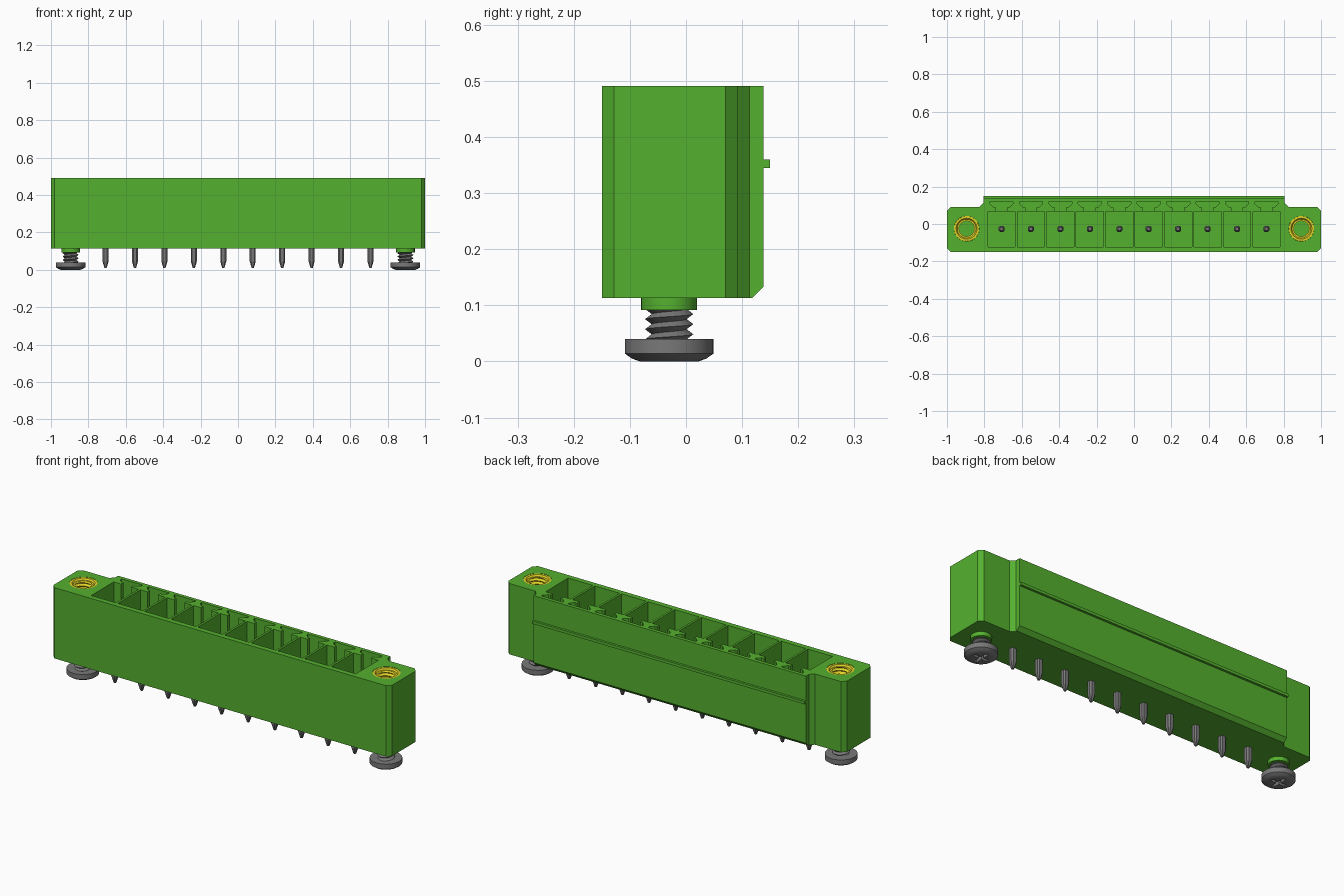
import bpy, bmesh, math

cube = bpy.data.objects.get("Cube")
if cube:
    bpy.data.objects.remove(cube, do_unlink=True)


def material(name, rgb):
    m = bpy.data.materials.new(name)
    m.use_nodes = True
    m.diffuse_color = (*rgb, 1)
    m.node_tree.nodes["Principled BSDF"].inputs["Base Color"].default_value = (*rgb, 1)
    return m


GREEN = material("green plastic", (0.09, 0.44, 0.028))
METAL = material("grey metal", (0.19, 0.19, 0.19))
BRASS = material("yellow brass", (0.75, 0.65, 0.02))

PITCH, PINS = 0.1574, 10
PIN_X = [(i - (PINS - 1) / 2) * PITCH for i in range(PINS)]
SCREW_X, AXIS_Y = 0.895, -0.03
BOTTOM, TOP = 0.113, 0.491


def finish(bm, name, mat, smooth=False):
    bmesh.ops.recalc_face_normals(bm, faces=bm.faces)
    me = bpy.data.meshes.new(name)
    bm.to_mesh(me)
    bm.free()
    ob = bpy.data.objects.new(name, me)
    bpy.context.collection.objects.link(ob)
    me.materials.append(mat)
    bpy.context.view_layer.objects.active = ob
    if smooth:
        bpy.ops.object.select_all(action='DESELECT')
        ob.select_set(True)
        bpy.ops.object.shade_smooth_by_angle(angle=math.radians(30))
    return ob


def prism(bm, plan, z0, z1):
    """Extrude a plan outline between two heights."""
    lo = [bm.verts.new((x, y, z0)) for x, y in plan]
    hi = [bm.verts.new((x, y, z1)) for x, y in plan]
    bm.faces.new(lo[::-1])
    bm.faces.new(hi)
    for i in range(len(plan)):
        j = (i + 1) % len(plan)
        bm.faces.new((lo[i], lo[j], hi[j], hi[i]))


def rect(x0, x1, y0, y1):
    return [(x0, y0), (x1, y0), (x1, y1), (x0, y1)]


def circle(cx, cy, r, n=40):
    return [(cx + r * math.cos(2 * math.pi * i / n), cy + r * math.sin(2 * math.pi * i / n))
            for i in range(n)]


def lathe(bm, cx, cy, profile, n=40):
    """Stack of rings (radius, height) with closed ends."""
    rings = [[bm.verts.new((x, y, z)) for x, y in circle(cx, cy, r, n)] for r, z in profile]
    for a, b in zip(rings, rings[1:]):
        for i in range(n):
            j = (i + 1) % n
            bm.faces.new((a[i], a[j], b[j], b[i]))
    bm.faces.new(rings[0][::-1])
    bm.faces.new(rings[-1])


def thread(bm, cx, cy, crest, root, z0, z1, pitch, n=32):
    """Helical V-thread surface, clipped to a height range."""
    rows = 2 * int((z1 - z0) / pitch + 3)
    grid = []
    for j in range(rows):
        r = crest if j % 2 else root
        row = []
        for i in range(n + 1):
            t = i / n
            z = min(z1, max(z0, z0 + (j / 2 - 1 + t) * pitch))
            row.append(bm.verts.new((cx + r * math.cos(2 * math.pi * t),
                                     cy + r * math.sin(2 * math.pi * t), z)))
        grid.append(row)
    for a, b in zip(grid, grid[1:]):
        for i in range(n):
            bm.faces.new((a[i], a[i + 1], b[i + 1], b[i]))
    bmesh.ops.remove_doubles(bm, verts=bm.verts, dist=1e-5)


def cut(target, bm):
    """Subtract a temporary cutter from an object."""
    cutter = finish(bm, "cutter", target.data.materials[0])
    cutter.hide_render = True
    mod = target.modifiers.new("cut", 'BOOLEAN')
    mod.operation, mod.solver, mod.object = 'DIFFERENCE', 'EXACT', cutter
    bpy.context.view_layer.objects.active = target
    bpy.ops.object.modifier_apply(modifier=mod.name)
    bpy.data.objects.remove(cutter, do_unlink=True)


# Housing: mirrored plan outline with chamfered flange ends
half = [(0.98, -0.15), (1.0, -0.128), (1.0, 0.07), (0.98, 0.092),
        (0.826, 0.092), (0.805, 0.113), (0.805, 0.138)]
bm = bmesh.new()
prism(bm, half + [(-x, y) for x, y in reversed(half)], BOTTOM, TOP)
housing = finish(bm, "housing", GREEN)

# Contact chambers and insert bores
bm = bmesh.new()
for x in PIN_X:
    prism(bm, rect(x - 0.073, x + 0.073, -0.122, 0.068), 0.2, 0.6)
for s in (-1, 1):
    prism(bm, circle(s * SCREW_X, AXIS_Y + 0.005, 0.068), 0.33, 0.6)
cut(housing, bm)

# Dovetail coding slots opening into the chambers
bm = bmesh.new()
for x in PIN_X:
    side = [(0.03, 0.05), (0.03, 0.088), (0.042, 0.088), (0.062, 0.108), (0.062, 0.119)]
    prism(bm, [(x + dx, y) for dx, y in side] + [(x - dx, y) for dx, y in reversed(side)], 0.32, 0.6)
cut(housing, bm)

# Chamfer along the lower back edge
bm = bmesh.new()
wedge = [(0.108, 0.103), (0.17, 0.103), (0.17, 0.165)]
ends = [[bm.verts.new((x, y, z)) for y, z in wedge] for x in (-1.1, 1.1)]
for e in ends:
    bm.faces.new(e)
for i in range(3):
    j = (i + 1) % 3
    bm.faces.new((ends[0][i], ends[0][j], ends[1][j], ends[1][i]))
cut(housing, bm)

# Latching ridge on the back
bm = bmesh.new()
prism(bm, rect(-0.805, 0.805, 0.13, 0.15), 0.345, 0.36)
finish(bm, "latch_ridge", GREEN)

# Contact pins: chamfered square bars with tapered tips
for k, px in enumerate(PIN_X):
    bm = bmesh.new()
    rings = []
    for w, z in ((0.006, 0.01), (0.016, 0.045), (0.016, 0.385), (0.008, 0.405)):
        c = w * 0.55
        octagon = [(w, -c), (w, c), (c, w), (-c, w), (-w, c), (-w, -c), (-c, -w), (c, -w)]
        rings.append([bm.verts.new((px + x, AXIS_Y + 0.004 + y, z)) for x, y in octagon])
    for a, b in zip(rings, rings[1:]):
        for i in range(8):
            j = (i + 1) % 8
            bm.faces.new((a[i], a[j], b[j], b[i]))
    bm.faces.new(rings[0][::-1])
    bm.faces.new(rings[-1])
    finish(bm, f"contact_pin_{k + 1}", METAL)

# Fixings at both ends
for side, s in (("left", 1), ("right", -1)):
    x = s * SCREW_X
    # Boss under the flange
    bm = bmesh.new()
    lathe(bm, x, AXIS_Y, [(0.05, 0.092), (0.05, 0.12)])
    finish(bm, side + "_boss", GREEN, True)

    # Screw head with cross recess
    bm = bmesh.new()
    lathe(bm, x, AXIS_Y, [(0.052, 0), (0.066, 0.005), (0.079, 0.014), (0.079, 0.04)])
    head = finish(bm, side + "_screw_head", METAL)
    w, l = 0.008, 0.042
    quarter = [(l, -w), (l, w), (w, w)]
    cross = []
    for q in range(4):
        for a, b in quarter:
            for _ in range(q):
                a, b = -b, a
            cross.append((x + a, AXIS_Y + b))
    bm = bmesh.new()
    prism(bm, cross, -0.02, 0.02)
    cut(head, bm)
    bpy.ops.object.select_all(action='DESELECT')
    head.select_set(True)
    bpy.ops.object.shade_smooth_by_angle(angle=math.radians(25))

    # Screw shank
    bm = bmesh.new()
    thread(bm, x, AXIS_Y, 0.043, 0.031, 0.035, 0.1, 0.018)
    finish(bm, side + "_screw_thread", METAL, True)

    # Threaded insert: rim, countersink and inner thread
    y = AXIS_Y + 0.005
    bm = bmesh.new()
    profile = [(0.0675, 0.335), (0.0675, 0.49), (0.056, 0.49), (0.05, 0.482)]
    rings = [[bm.verts.new((a, b, z)) for a, b in circle(x, y, r)] for r, z in profile]
    for a, b in zip(rings, rings[1:]):
        for i in range(40):
            j = (i + 1) % 40
            bm.faces.new((a[i], a[j], b[j], b[i]))
    finish(bm, side + "_insert_rim", BRASS, True)
    bm = bmesh.new()
    thread(bm, x, y, 0.041, 0.051, 0.332, 0.482, 0.018)
    insert = finish(bm, side + "_insert_thread", BRASS, True)
    insert.data.flip_normals()
